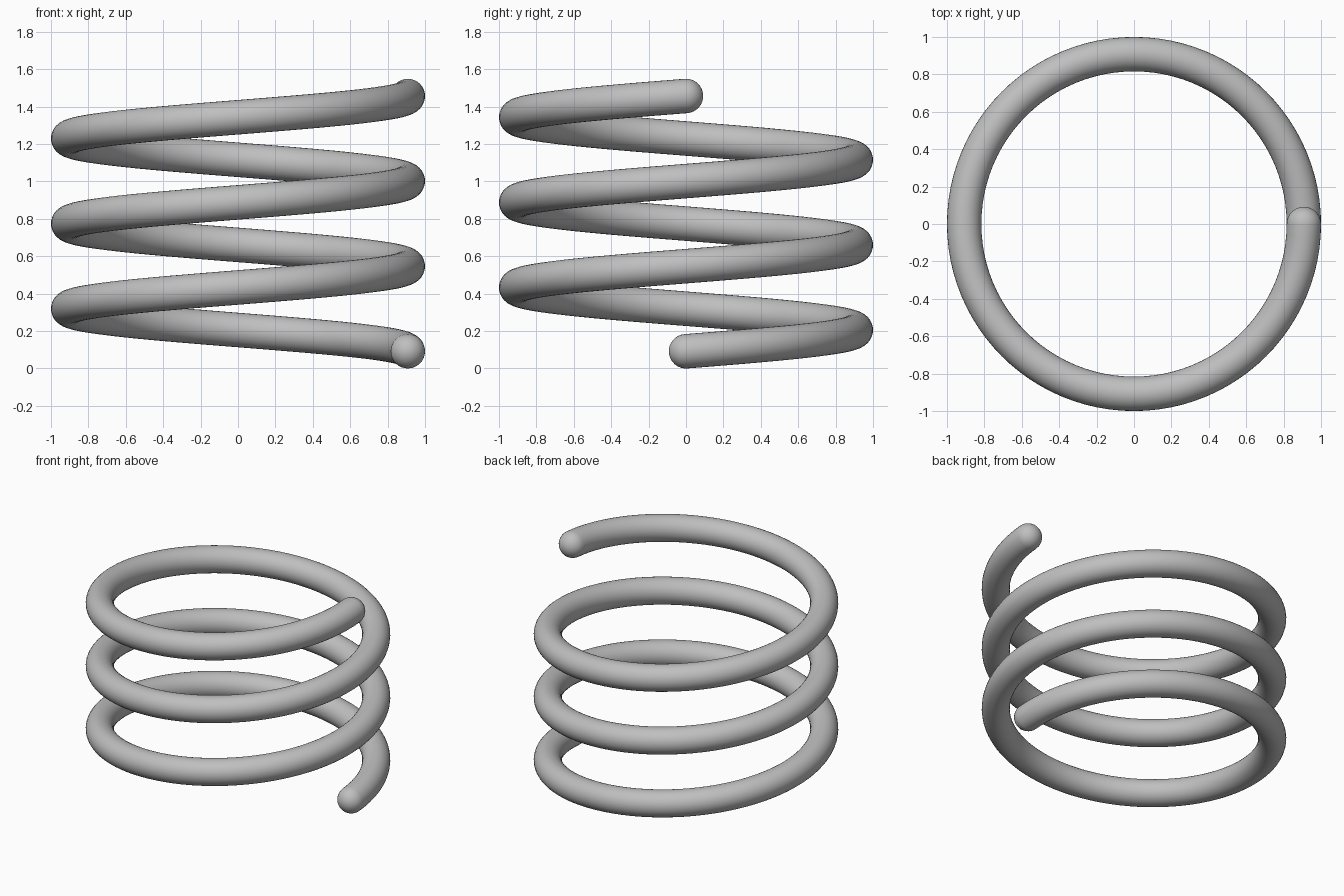
import bpy, bmesh, math
from mathutils import Vector

cube = bpy.data.objects.get("Cube")
if cube:
    bpy.data.objects.remove(cube, do_unlink=True)

COIL_R, WIRE_R = 0.908, 0.092
TURNS, PITCH = 3, 0.455
STEPS, SIDES, CAP = 96, 32, 8

# Plain grey metal
metal = bpy.data.materials.new("spring_grey")
metal.use_nodes = True
grey = (0.52, 0.52, 0.52, 1)
metal.diffuse_color = grey
metal.node_tree.nodes["Principled BSDF"].inputs["Base Color"].default_value = grey


def helix(turn):
    """Point, direction and outward normal on the coil's centre line."""
    a = turn * math.tau
    out = Vector((math.cos(a), math.sin(a), 0))
    point = out * COIL_R + Vector((0, 0, WIRE_R + turn * PITCH))
    along = Vector((-math.sin(a), math.cos(a), PITCH / (math.tau * COIL_R)))
    return point, along.normalized(), out


# Sections of the wire: turn, shift along the wire, section radius
cap = [(math.sin(math.pi / 2 * i / CAP), math.cos(math.pi / 2 * i / CAP))
       for i in range(1, CAP)]
sections = [(0, -s * WIRE_R, c * WIRE_R) for s, c in reversed(cap)]
sections += [(i / STEPS, 0, WIRE_R) for i in range(TURNS * STEPS + 1)]
sections += [(TURNS, s * WIRE_R, c * WIRE_R) for s, c in cap]

# Sweep the round section along the coil
bm = bmesh.new()
rings = []
for turn, shift, radius in sections:
    point, along, out = helix(turn)
    up = along.cross(out)
    ring = []
    for k in range(SIDES):
        t = math.tau * k / SIDES
        ring.append(bm.verts.new(point + along * shift
                                 + radius * (out * math.cos(t) + up * math.sin(t))))
    rings.append(ring)
for a, b in zip(rings, rings[1:]):
    for k in range(SIDES):
        n = (k + 1) % SIDES
        bm.faces.new((a[k], a[n], b[n], b[k]))

# Close both rounded ends
for ring, turn, sign in ((rings[0], 0, -1), (rings[-1], TURNS, 1)):
    point, along, _ = helix(turn)
    tip = bm.verts.new(point + along * sign * WIRE_R)
    for k in range(SIDES):
        bm.faces.new((ring[k], ring[(k + 1) % SIDES], tip))
bmesh.ops.recalc_face_normals(bm, faces=bm.faces)
for face in bm.faces:
    face.smooth = True

mesh = bpy.data.meshes.new("coil_spring")
bm.to_mesh(mesh)
bm.free()
mesh.materials.append(metal)
spring = bpy.data.objects.new("coil_spring", mesh)
bpy.context.collection.objects.link(spring)
